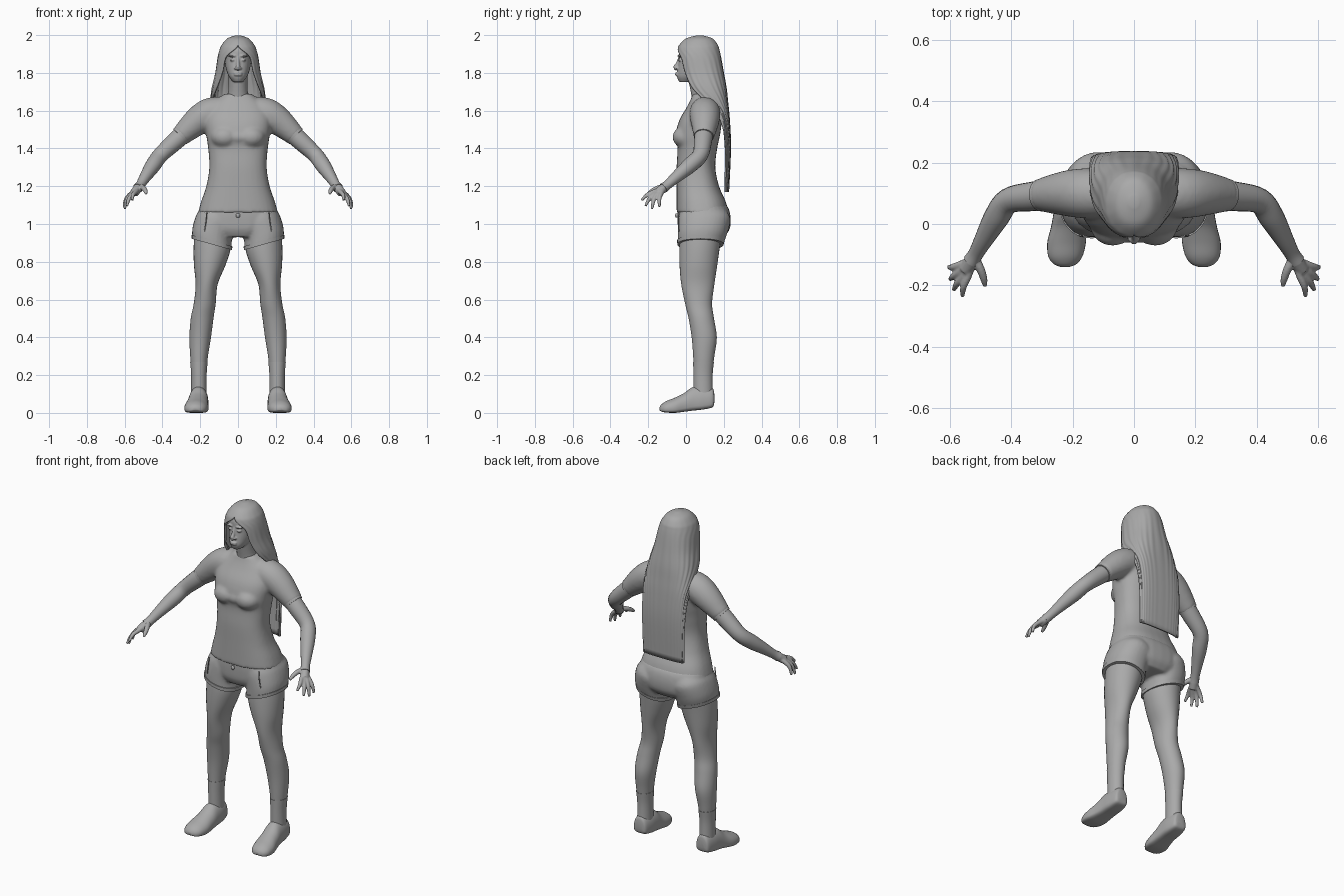
import bpy, bmesh, math
from mathutils import Vector, Matrix

if "Cube" in bpy.data.objects:
    bpy.data.objects.remove(bpy.data.objects["Cube"])

grey = bpy.data.materials.new("plain grey")
grey.use_nodes = True
grey.diffuse_color = (.4, .4, .4, 1)
grey.node_tree.nodes["Principled BSDF"].inputs["Base Color"].default_value = (.4, .4, .4, 1)

BOTH, LEFT = (1, -1), (1,)


def smooth_rows(rows, steps=5):
    """Catmull-Rom interpolation through rows of numbers."""
    rows = [Vector(r) for r in rows]
    out = []
    for i in range(len(rows) - 1):
        a, b, c, d = (rows[max(i - 1, 0)], rows[i], rows[i + 1], rows[min(i + 2, len(rows) - 1)])
        for s in range(steps):
            t = s / steps
            out.append(b + (c - a) * t / 2 + (a - b * 2.5 + c * 2 - d / 2) * t * t
                       + (b * 3 - a - c * 3 + d) * t ** 3 / 2)
    return out + [rows[-1]]


def rounded(value, power):
    return math.copysign(abs(value) ** (2 / power), value)


def skin(bm, rings, side, closed=True):
    """Join rings of points with quads; closed rings get end caps."""
    loops = [[bm.verts.new((p.x * side, p.y, p.z)) for p in ring] for ring in rings]
    n = len(loops[0])
    for low, high in zip(loops, loops[1:]):
        for i in range(n if closed else n - 1):
            j = (i + 1) % n
            bm.faces.new((low[i], low[j], high[j], high[i]))
    if closed:
        bm.faces.new(loops[0])
        bm.faces.new(loops[-1])


def column(bm, rows, sides=LEFT, power=2, tilt=0, n=32):
    """Upright form from rows of z, centre x, front y, back y, half width."""
    rings = []
    for z, x, front, back, w in smooth_rows(rows):
        ring = []
        for k in range(n):
            c, s = math.cos(math.tau * k / n), math.sin(math.tau * k / n)
            dx = w * rounded(c, power)
            y = (front + back) / 2 + (back - front) / 2 * rounded(s, power)
            ring.append(Vector((x + dx, y, z + dx * tilt)))
        rings.append(ring)
    for side in sides:
        skin(bm, rings, side)


def limb(bm, rows, sides=BOTH, n=20):
    """Round tube from rows of x, y, z, radius."""
    rows = smooth_rows(rows)
    rings = []
    for i, r in enumerate(rows):
        a, b = rows[max(i - 1, 0)], rows[min(i + 1, len(rows) - 1)]
        turn = (b.xyz - a.xyz).to_track_quat('Z', 'Y')
        rings.append([r.xyz + turn @ Vector((math.cos(t), math.sin(t), 0)) * r.w
                      for t in (math.tau * k / n for k in range(n))])
    for side in sides:
        skin(bm, rings, side)


def ball(bm, place, size, sides=LEFT):
    for side in sides:
        spot = Vector((place[0] * side, place[1], place[2]))
        bmesh.ops.create_uvsphere(bm, u_segments=20, v_segments=12, radius=1,
                                  matrix=Matrix.LocRotScale(spot, None, Vector(size)))


def finish(bm, name, voxel=0, relax=4):
    """Make the object; a voxel size fuses its pieces into one skin."""
    bmesh.ops.recalc_face_normals(bm, faces=bm.faces)
    mesh = bpy.data.meshes.new(name)
    bm.to_mesh(mesh)
    bm.free()
    mesh.materials.append(grey)
    mesh.shade_smooth()
    obj = bpy.data.objects.new(name, mesh)
    bpy.context.collection.objects.link(obj)
    if voxel:
        fuse = obj.modifiers.new("fuse", 'REMESH')
        fuse.mode, fuse.voxel_size, fuse.use_smooth_shade = 'VOXEL', voxel, True
        soften = obj.modifiers.new("soften", 'SMOOTH')
        soften.factor, soften.iterations = .5, relax
    else:
        bpy.context.view_layer.objects.active = obj
        obj.select_set(True)
        bpy.ops.object.shade_smooth_by_angle(angle=math.radians(45))
        obj.select_set(False)
    return obj


# Shirt: torso, bust and short sleeves
bm = bmesh.new()
column(bm, [(1.06, 0, -.05, .225, .212), (1.12, 0, -.05, .21, .195), (1.2, 0, -.05, .175, .168),
            (1.3, 0, -.05, .155, .152), (1.4, 0, -.045, .165, .158), (1.47, 0, -.055, .18, .168),
            (1.55, 0, -.035, .19, .175), (1.62, 0, .005, .185, .15), (1.66, 0, .025, .17, .11),
            (1.69, 0, .035, .15, .07)], power=2.5)
ball(bm, (.07, .0, 1.46), (.075, .072, .06), BOTH)
ball(bm, (0, -.005, 1.46), (.09, .058, .045))
limb(bm, [(.07, .1, 1.6, .075), (.15, .1, 1.585, .082), (.22, .1, 1.54, .075), (.305, .095, 1.465, .054)])
finish(bm, "shirt", .009, 6)

# Sleeve hems
bm = bmesh.new()
limb(bm, [(.283, .096, 1.485, .056), (.307, .094, 1.463, .053)])
finish(bm, "sleeve_hems")

# Arms
bm = bmesh.new()
limb(bm, [(.25, .098, 1.51, .05), (.33, .09, 1.44, .048), (.41, .075, 1.365, .042),
          (.45, .02, 1.31, .041), (.49, -.05, 1.25, .031), (.515, -.095, 1.21, .025),
          (.53, -.12, 1.19, .027)])
finish(bm, "arms")

# Hands: palm, four fingers and a thumb
bm = bmesh.new()
limb(bm, [(.51, -.085, 1.22, .022), (.53, -.12, 1.19, .024), (.548, -.15, 1.165, .024)])
for knuckle, tip in (((.54, -.165, 1.172), (.56, -.236, 1.125)), ((.555, -.165, 1.16), (.588, -.215, 1.095)),
                     ((.568, -.155, 1.155), (.6, -.18, 1.08)), ((.572, -.135, 1.155), (.604, -.14, 1.09))):
    start, end = Vector(knuckle), Vector(tip)
    middle = start.lerp(end, .5) + Vector((.006, -.004, .006))
    limb(bm, [(.53, -.12, 1.185, .015), (*start, .013), (*middle, .011), (*end, .007)], n=10)
limb(bm, [(.52, -.11, 1.2, .016), (.5, -.15, 1.19, .014), (.49, -.18, 1.175, .012), (.486, -.203, 1.16, .007)], n=10)
finish(bm, "hands", .0045, 2)

# Shorts: hips and flared legs
bm = bmesh.new()
column(bm, [(.93, 0, -.02, .2, .14), (.97, 0, -.04, .23, .2), (1.02, 0, -.045, .237, .22),
            (1.07, 0, -.045, .23, .208), (1.1, 0, -.04, .215, .198)], power=2.5)
column(bm, [(.895, .138, -.042, .197, .104), (.95, .136, -.043, .218, .105), (1.02, .115, -.04, .235, .105),
            (1.06, .1, -.03, .22, .09)], BOTH, 2.2, .28)
finish(bm, "shorts", .008, 4)

# Shorts trim: hems, pocket seams and waist button
bm = bmesh.new()
column(bm, [(.892, .138, -.046, .199, .107), (.912, .138, -.047, .205, .108)], BOTH, 2.2, .28)
limb(bm, [(.165, -.038, 1.06, .003), (.17, -.04, 1.01, .003), (.178, -.038, .96, .003)], n=8)
ball(bm, (0, -.05, 1.045), (.012, .008, .012))
finish(bm, "shorts_trim")

# Legs
bm = bmesh.new()
column(bm, [(.95, .135, -.03, .19, .095), (.87, .137, -.035, .178, .098), (.78, .15, -.034, .165, .083),
            (.68, .166, -.025, .15, .058), (.58, .176, -.005, .138, .058), (.5, .19, .014, .148, .06),
            (.4, .2, .03, .163, .057), (.3, .206, .038, .15, .047), (.2, .207, .043, .138, .038),
            (.08, .207, .045, .138, .038)], BOTH)
finish(bm, "legs")

# Socks
bm = bmesh.new()
column(bm, [(.27, .207, .038, .148, .046), (.2, .207, .039, .141, .041), (.1, .207, .04, .142, .041)], BOTH)
finish(bm, "socks")

# Shoes: rows of y, centre x, sole z, top z, half width
bm = bmesh.new()
rings = []
for y, x, low, top, w in smooth_rows([(.15, .208, .055, .1, .02), (.14, .208, .03, .13, .04),
                                      (.09, .208, .018, .14, .05), (.035, .21, .012, .136, .053),
                                      (-.01, .214, .006, .105, .057), (-.06, .22, 0, .08, .063),
                                      (-.105, .224, .002, .062, .056), (-.13, .225, .007, .045, .038),
                                      (-.14, .225, .015, .03, .015)]):
    ring = []
    for k in range(28):
        c, s = math.cos(math.tau * k / 28), math.sin(math.tau * k / 28)
        power = 2 if s > 0 else 4
        ring.append(Vector((x + w * rounded(c, power), y, low + (top - low) * (.35 + (.65 if s > 0 else .35) * rounded(s, power)))))
    rings.append(ring)
for side in BOTH:
    skin(bm, rings, side)
finish(bm, "shoes")

# Head: skull, neck, nose, brows, eyes and lips
bm = bmesh.new()
column(bm, [(1.752, 0, -.035, .03, .025), (1.78, 0, -.048, .1, .048), (1.82, 0, -.044, .14, .063),
            (1.87, 0, -.038, .16, .07), (1.92, 0, -.036, .165, .074), (1.96, 0, -.01, .15, .06),
            (1.985, 0, .03, .11, .03)], power=2.2)
column(bm, [(1.64, 0, .035, .16, .07), (1.7, 0, .025, .135, .052), (1.82, 0, .0, .12, .05)])
limb(bm, [(0, -.034, 1.885, .006), (0, -.045, 1.85, .009), (0, -.055, 1.828, .013), (0, -.048, 1.818, .008)], LEFT)
ball(bm, (.012, -.048, 1.824), (.009, .01, .007), BOTH)
ball(bm, (.03, -.034, 1.89), (.024, .011, .006), BOTH)
ball(bm, (.029, -.03, 1.868), (.014, .012, .007), BOTH)
for z in (1.789, 1.798):
    ball(bm, (0, -.046, z), (.023, .012, .006))
finish(bm, "head", .004, 3)

# Hair: rows of z, front y, back y, half width, share of the ring that is covered
bm = bmesh.new()
rings = []
for z, front, back, w, share in smooth_rows([
        (1.998, .055, .09, .015, 1), (1.982, 0, .14, .057, 1), (1.95, -.034, .167, .085, 1),
        (1.925, -.045, .176, .097, .95), (1.88, -.046, .186, .108, .8), (1.8, -.03, .2, .12, .77),
        (1.72, 0, .214, .138, .72), (1.65, .06, .222, .145, .64), (1.55, .14, .232, .145, .52),
        (1.4, .18, .238, .14, .5), (1.17, .19, .228, .135, .5)]):
    ring = []
    for k in range(81):
        t = (k / 40 - 1) * math.pi * min(share, 1)
        lock = 1 + .012 * math.sin(k * 1.3) * min(1, (2 - z) * 4)
        power = 2 + min(.8, (2 - z) * 2)
        ring.append(Vector((w * lock * rounded(math.sin(t), power),
                            (front + back) / 2 + (back - front) / 2 * lock * rounded(math.cos(t), power), z)))
    rings.append(ring)
skin(bm, rings, 1, closed=False)
bm.faces.new([bm.verts[k] for k in range(80)] if not bm.verts.ensure_lookup_table() else [])
bmesh.ops.remove_doubles(bm, verts=bm.verts, dist=.0005)
hair = finish(bm, "hair")
shell = hair.modifiers.new("thickness", 'SOLIDIFY')
shell.thickness, shell.offset = .012, -1
